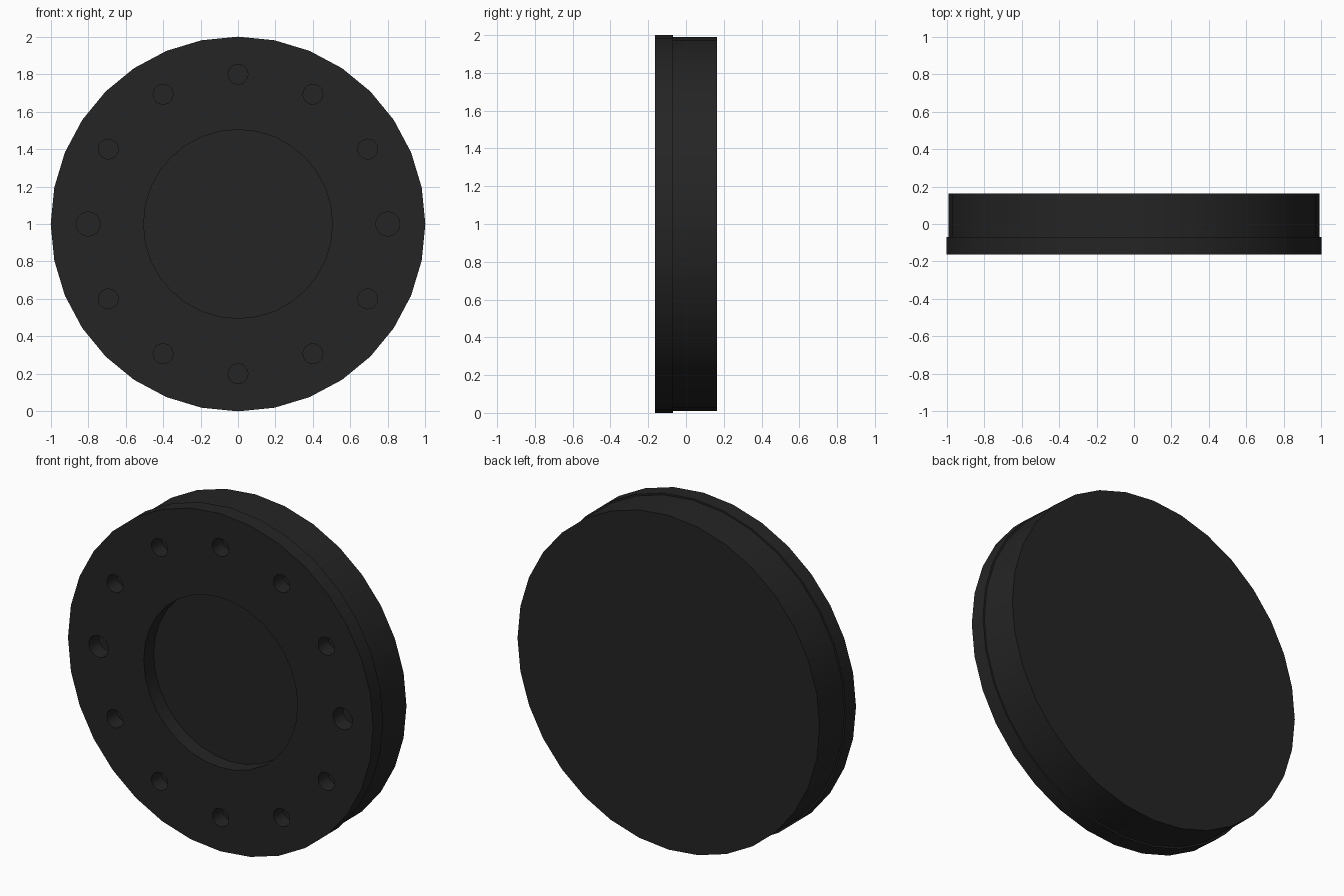
import bpy
from math import sin, cos, pi, radians

cube = bpy.data.objects.get("Cube")
if cube:
    bpy.data.objects.remove(cube, do_unlink=True)

black = bpy.data.materials.new("matte black")
black.use_nodes = True
colour = (0.018, 0.018, 0.018, 1)
black.diffuse_color = colour
black.node_tree.nodes["Principled BSDF"].inputs["Base Color"].default_value = colour

FRONT, STEP, BACK = -0.163, -0.07, 0.163


def disc(name, radius, y0, y1, sides, x=0, z=1):
    """Cylinder lying along y, from y0 to y1."""
    bpy.ops.mesh.primitive_cylinder_add(
        vertices=sides, radius=radius, depth=y1 - y0,
        location=(x, (y0 + y1) / 2, z), rotation=(pi / 2, 0, 0))
    ob = bpy.context.object
    ob.name = name
    ob.data.materials.append(black)
    return ob


def cut(target, cutter):
    mod = target.modifiers.new("cut", "BOOLEAN")
    mod.operation = "DIFFERENCE"
    mod.solver = "EXACT"
    mod.object = cutter
    bpy.context.view_layer.objects.active = target
    bpy.ops.object.modifier_apply(modifier=mod.name)
    bpy.data.objects.remove(cutter, do_unlink=True)


# Solid rear body and the slightly wider front flange
body = disc("rear_body", 0.99, STEP, BACK, 32)
flange = disc("front_flange", 1.0, FRONT, STEP, 32)

# Central opening
cut(flange, disc("opening_cutter", 0.504, FRONT - 0.1, STEP + 0.1, 32))

# Ring of twelve bolt holes, the two at the sides being larger
for i in range(12):
    a = i * pi / 6
    radius = 0.064 if i % 6 == 0 else 0.053
    cut(flange, disc("hole_cutter", radius, FRONT - 0.1, STEP + 0.1, 24,
                     0.8 * cos(a), 1 + 0.8 * sin(a)))

# Smooth rims with sharp edges
for ob in (body, flange):
    bpy.ops.object.select_all(action="DESELECT")
    ob.select_set(True)
    bpy.context.view_layer.objects.active = ob
    bpy.ops.object.shade_smooth_by_angle(angle=radians(30))
